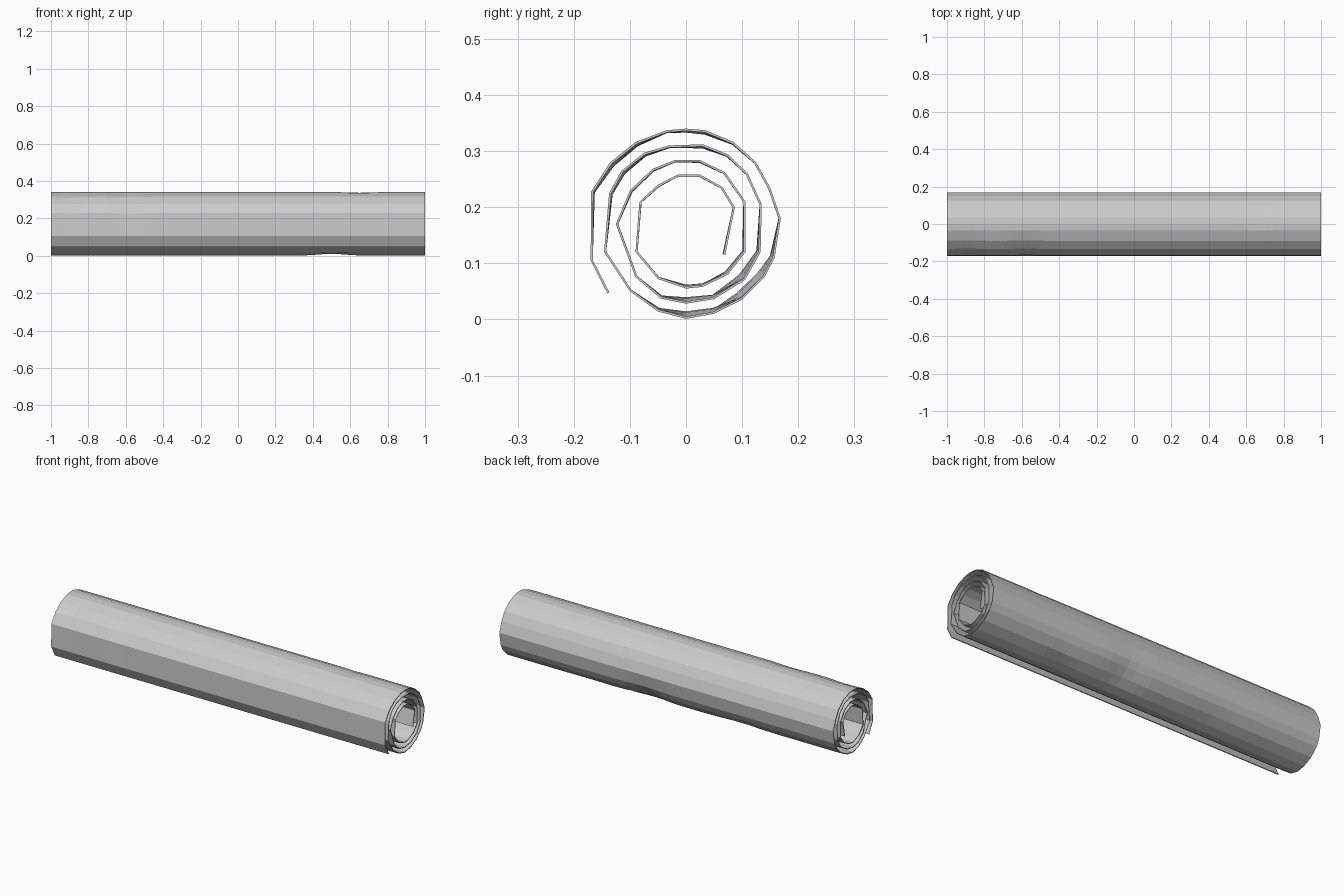
import bpy, bmesh, math
from mathutils import Vector

cube = bpy.data.objects.get("Cube")
if cube:
    bpy.data.objects.remove(cube, do_unlink=True)

# Spiral cross-section (y, z in thousandths), from the outer edge to the inner edge
OUTER_TURN = [(-140, 46), (-170, 105), (-169, 228), (-135, 280), (-90, 316),
              (-35, 337), (0, 340), (35, 337), (85, 316), (125, 280), (150, 235),
              (169, 180), (158, 110), (140, 75), (100, 35), (50, 10), (0, 1),
              (-50, 14), (-100, 50), (-146, 120)]
SECOND_TURN = [(-137, 225), (-115, 265), (-75, 297), (-30, 310), (30, 312),
               (75, 294), (110, 260), (135, 205), (133, 120), (105, 70), (50, 36),
               (0, 28), (-45, 37), (-90, 75), (-125, 170)]
THIRD_TURN = [(-100, 230), (-60, 268), (-20, 284), (25, 284), (70, 262), (106, 210),
              (106, 120), (75, 80), (30, 58), (0, 55), (-50, 72), (-90, 120)]
INNER_TURN = [(-83, 210), (-50, 240), (-15, 258), (25, 258), (65, 236), (87, 200), (70, 115)]
TURNS = [OUTER_TURN, SECOND_TURN, THIRD_TURN, INNER_TURN]

# Dents: position along the roll, angle in degrees, length, angular width, depth
DENTS = [(.15, -45, .1, 25, .013), (.5, -85, .1, 20, .01), (-.4, -60, .12, 20, .006),
         (-.58, 140, .08, 25, .006), (-.9, 135, .08, 25, .006), (.65, 80, .06, 20, .004)]
DENT_SHARE = [1, .8, .3, .1]
AXIS = Vector((0, .17))
COLUMNS = 40
THICKNESS = .004


def dent_depth(x, angle):
    """Sum of soft hollows pressed into the roll at this place."""
    total = 0
    for along, centre, length, width, depth in DENTS:
        turn = (angle - centre + 180) % 360 - 180
        total += depth * math.exp(-((x - along) / length) ** 2 - (turn / width) ** 2)
    return total


def sheet_row(bm, y, z, share):
    """One line of vertices running the length of the roll."""
    radial = Vector((y, z)) / 1000 - AXIS
    angle = math.degrees(math.atan2(radial.y, radial.x))
    row = []
    for i in range(COLUMNS + 1):
        x = -1 + 2 * i / COLUMNS
        point = AXIS + radial.normalized() * (radial.length - share * dent_depth(x, angle))
        row.append(bm.verts.new((x, point.x, point.y)))
    return row


# Rolled sheet
bm = bmesh.new()
rows = [sheet_row(bm, y, z, share)
        for turn, share in zip(TURNS, DENT_SHARE) for y, z in turn]
for outer, inner in zip(rows, rows[1:]):
    for i in range(COLUMNS):
        bm.faces.new((outer[i], inner[i], inner[i + 1], outer[i + 1]))
bm.normal_update()
top_face = max(bm.faces, key=lambda f: f.calc_center_median().z)
if top_face.normal.z < 0:
    bmesh.ops.reverse_faces(bm, faces=bm.faces[:])
mesh = bpy.data.meshes.new("rolled_sheet")
bm.to_mesh(mesh)
bm.free()
roll = bpy.data.objects.new("rolled_sheet", mesh)
bpy.context.collection.objects.link(roll)

# Paper thickness, added inward
solid = roll.modifiers.new("thickness", "SOLIDIFY")
solid.thickness = THICKNESS
solid.offset = -1

# Plain grey material
grey = bpy.data.materials.new("light_grey")
grey.use_nodes = True
colour = (.6, .6, .6, 1)
grey.diffuse_color = colour
grey.node_tree.nodes["Principled BSDF"].inputs["Base Color"].default_value = colour
mesh.materials.append(grey)
